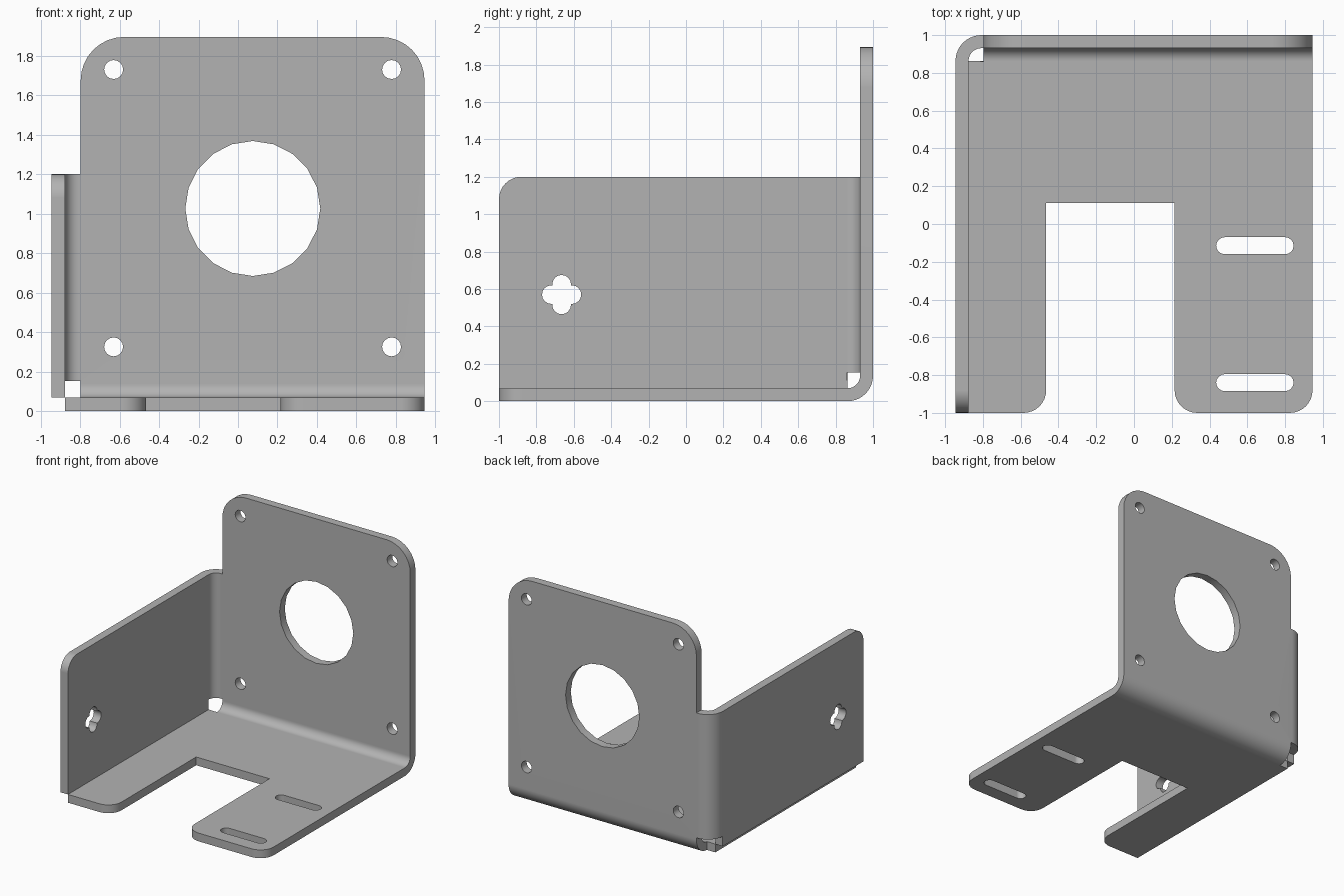
import bpy, bmesh
from math import sin, cos, pi
from mathutils import Vector

if "Cube" in bpy.data.objects:
    bpy.data.objects.remove(bpy.data.objects["Cube"])

T, R = 0.069, 0.137            # sheet thickness, outer bend radius
XL, XR = -0.945, 0.945         # outer left and right limits
YB = 1 - R                     # where the flat panels meet the bends
CUT, RELIEF, TAB = -0.797, 0.153, 1.2
BEND_STEPS = 10
bm = bmesh.new()


def arc(cx, cy, r, a0, a1, n):
    return [(cx + r * cos(a0 + (a1 - a0) * i / n),
             cy + r * sin(a0 + (a1 - a0) * i / n)) for i in range(n + 1)]


def circle(cx, cy, r, n):
    return arc(cx, cy, r, 0, 2 * pi, n)[:-1]


def slot(cx, cy, half, r):
    return (arc(cx + half - r, cy, r, -pi / 2, pi / 2, 8)
            + arc(cx - half + r, cy, r, pi / 2, 3 * pi / 2, 8))


def cross(cx, cy, reach, r):
    pts = []
    for k in range(4):
        a = k * pi / 2
        d = reach - r
        pts += arc(cx + d * cos(a), cy + d * sin(a), r, a - pi / 2, a + pi / 2, 8)
        pts.append((cx + r * (cos(a) - sin(a)), cy + r * (sin(a) + cos(a))))
    return pts


def rounded(corners):
    """Outline from (u, v) or (u, v, radius) right-angled corners."""
    pts = []
    for i, c in enumerate(corners):
        p = Vector(c[:2])
        if len(c) == 2:
            pts.append(tuple(p))
            continue
        a = (Vector(corners[i - 1][:2]) - p).normalized() * c[2]
        b = (Vector(corners[(i + 1) % len(corners)][:2]) - p).normalized() * c[2]
        for k in range(9):
            t = k / 8 * pi / 2
            pts.append(tuple(p + a * (1 - sin(t)) + b * (1 - cos(t))))
    return pts


def panel(place, normal, loops):
    edges = []
    for loop in loops:
        vs = [bm.verts.new(place(u, v)) for u, v in loop]
        edges += [bm.edges.new((vs[i - 1], vs[i])) for i in range(len(vs))]
    bmesh.ops.triangle_fill(bm, use_beauty=True, edges=edges, normal=normal)


def bend(profile, start, end):
    rows = [(bm.verts.new(start(p, q)), bm.verts.new(end(p, q))) for p, q in profile]
    for (a, b), (c, d) in zip(rows, rows[1:]):
        bm.faces.new((a, b, d, c))


# Base with a deep notch between two feet
panel(lambda u, v: (u, v, 0), (0, 0, 1), [
    rounded([(XL + T, -1), (-0.465, -1, 0.12), (-0.465, 0.11), (0.215, 0.11),
             (0.215, -1, 0.12), (XR, -1, 0.12), (XR, YB), (CUT, YB), (XL + T, YB)]),
    slot(0.64, -0.115, 0.205, 0.045), slot(0.64, -0.84, 0.205, 0.045)])

# Back plate with large bore and four screw holes
panel(lambda u, v: (u, 1, v), (0, 1, 0), [
    rounded([(CUT, R), (XR, R), (XR, 1.895, 0.22), (CUT, 1.895, 0.22),
             (CUT, TAB), (XL + R, TAB), (XL + R, RELIEF), (CUT, RELIEF)]),
    circle(0.075, 1.026, 0.342, 20)]
    + [circle(x, z, 0.048, 16) for x in (-0.63, 0.778) for z in (0.325, 1.73)])

# Side plate with a cross-shaped hole
panel(lambda u, v: (XL, u, v), (1, 0, 0), [
    rounded([(-1, T), (YB, T), (YB, RELIEF), (YB, TAB), (-1, TAB, 0.12)]),
    cross(-0.665, 0.57, 0.105, 0.05)])

# Bends joining the back plate to the base and to the side
bend(arc(YB, R, R, -pi / 2, 0, BEND_STEPS),
     lambda p, q: (CUT, p, q), lambda p, q: (XR, p, q))
bend(arc(XL + R, YB, R, pi / 2, pi, BEND_STEPS),
     lambda p, q: (p, q, RELIEF), lambda p, q: (p, q, TAB))

# Weld into one sheet facing outwards
bmesh.ops.remove_doubles(bm, verts=bm.verts, dist=0.0005)
bmesh.ops.recalc_face_normals(bm, faces=bm.faces)
bm.normal_update()
floor = min(bm.faces, key=lambda f: f.calc_center_median().z)
if floor.normal.z > 0:
    bmesh.ops.reverse_faces(bm, faces=bm.faces)

mesh = bpy.data.meshes.new("mounting_bracket")
bm.to_mesh(mesh)
bm.free()
bracket = bpy.data.objects.new("mounting_bracket", mesh)
bpy.context.collection.objects.link(bracket)

# Plain grey metal
grey = bpy.data.materials.new("grey_metal")
grey.use_nodes = True
grey.diffuse_color = (0.45, 0.45, 0.45, 1)
grey.node_tree.nodes["Principled BSDF"].inputs["Base Color"].default_value = (0.45, 0.45, 0.45, 1)
mesh.materials.append(grey)

# Sheet thickness and shading
solid = bracket.modifiers.new("thickness", "SOLIDIFY")
solid.thickness = T
solid.offset = -1
solid.use_even_offset = True
bpy.context.view_layer.objects.active = bracket
bracket.select_set(True)
bpy.ops.object.modifier_apply(modifier="thickness")
bpy.ops.object.shade_smooth_by_angle(angle=pi / 6)
weighted = bracket.modifiers.new("clean_shading", "WEIGHTED_NORMAL")
weighted.keep_sharp = True
